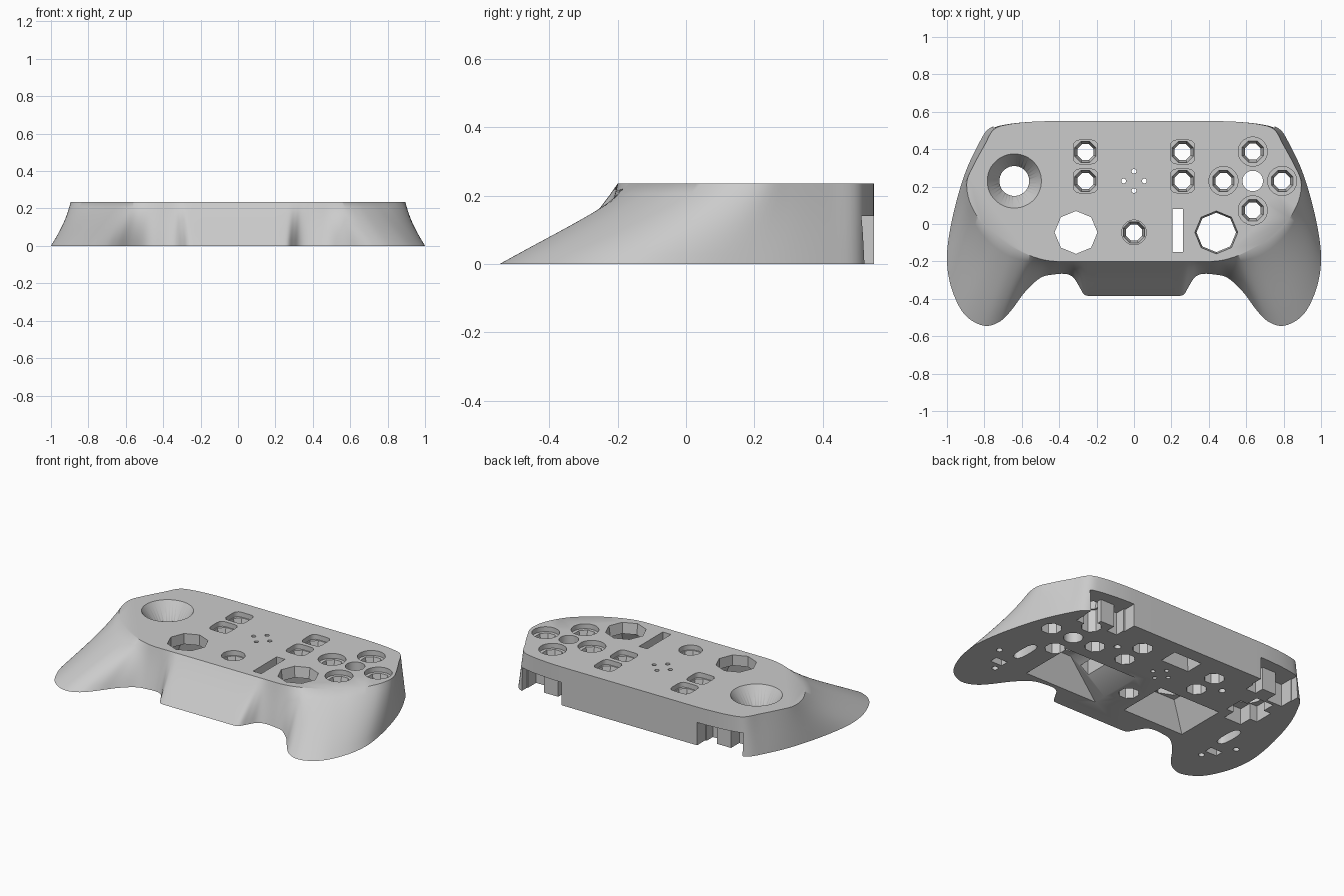
import bpy, bmesh, math
from mathutils import Vector

cube = bpy.data.objects.get("Cube")
if cube:
    bpy.data.objects.remove(cube, do_unlink=True)

HEIGHT = 0.235
grey = bpy.data.materials.new("matte_grey")
grey.use_nodes = True
colour = (0.6, 0.6, 0.6, 1)
grey.diffuse_color = colour
grey.node_tree.nodes["Principled BSDF"].inputs["Base Color"].default_value = colour


def loft(name, rings):
    """Closed solid through rings of equal point count."""
    bm = bmesh.new()
    loops = [[bm.verts.new(p) for p in ring] for ring in rings]
    n = len(loops[0])
    for a, b in zip(loops, loops[1:]):
        for i in range(n):
            j = (i + 1) % n
            bm.faces.new((a[i], a[j], b[j], b[i]))
    bm.faces.new(loops[0][::-1])
    bm.faces.new(loops[-1])
    bmesh.ops.recalc_face_normals(bm, faces=bm.faces)
    mesh = bpy.data.meshes.new(name)
    bm.to_mesh(mesh)
    bm.free()
    mesh.materials.append(grey)
    obj = bpy.data.objects.new(name, mesh)
    bpy.context.collection.objects.link(obj)
    return obj


# Half outline: base x, y and matching top-face x, y, from back to front
half = [(0, .55, 0, .55), (.3, .55, .3, .55), (.42, .55, .42, .55), (.54, .547, .54, .547),
        (.68, .535, .67, .533), (.775, .51, .75, .505), (.83, .43, .80, .42),
        (.90, .28, .86, .31), (.955, .10, .893, .23), (.99, -.07, .885, .14),
        (1, -.2, .85, .06), (.98, -.33, .80, -.01), (.93, -.45, .745, -.06),
        (.87, -.515, .70, -.095), (.79, -.545, .65, -.125), (.715, -.52, .61, -.145),
        (.655, -.46, .57, -.163), (.58, -.36, .53, -.178), (.50, -.288, .48, -.192),
        (.43, -.27, .43, -.199), (.365, -.267, .38, -.2), (.325, -.285, .34, -.2),
        (.295, -.33, .31, -.2), (.268, -.375, .28, -.2), (.235, -.385, .24, -.2),
        (.19, -.385, .19, -.2), (0, -.385, 0, -.2)]
half = [Vector(p) for p in half]
outline = half + [Vector((-p[0], p[1], -p[2], p[3])) for p in half[-2:0:-1]]


def smooth_loop(pts, steps=5):
    """Catmull-Rom through a closed list of points."""
    out = []
    n = len(pts)
    for i in range(n):
        a, b, c, d = (pts[(i + k) % n] for k in (-1, 0, 1, 2))
        if abs(c[1] - b[1]) < .0005:
            out.append(b)
            continue
        for s in range(steps):
            t = s / steps
            out.append(b + (c - a) * (t / 2) + (a * 2 - b * 5 + c * 4 - d) * (t * t / 2)
                       + (b * 3 - a - c * 3 + d) * (t ** 3 / 2))
    return out


# Main shell, flaring out from the top face to the grips
points = smooth_loop(outline)
rings = []
for k in range(9):
    t = k / 8
    f = t + .04 * t * math.sin(math.pi * t)
    rings.append([(p[0] + (p[2] - p[0]) * f, p[1] + (p[3] - p[1]) * f, HEIGHT * t)
                  for p in points])
shell = loft("controller_shell", rings)


def shape(x, y, z, rx, ry, sides, power=2, turn=.5):
    """Ring of a polygon, ellipse or rounded rectangle (power above 2)."""
    ring = []
    for i in range(sides):
        a = math.tau * (i + turn) / sides
        c, s = math.cos(a), math.sin(a)
        k = (abs(c) ** power + abs(s) ** power) ** (-1 / power)
        if sides < 9:
            k = 1 / math.cos(math.pi / sides)
        ring.append((x + rx * c * k, y + ry * s * k, z))
    return ring


def cut(*levels):
    """Subtract a solid lofted through shape() rings."""
    tool = loft("cutter", [shape(*v) for v in levels])
    tool.hide_render = True
    mod = shell.modifiers.new("cut", "BOOLEAN")
    mod.operation = "DIFFERENCE"
    mod.solver = "EXACT"
    mod.object = tool
    bpy.context.view_layer.objects.active = shell
    bpy.ops.object.modifier_apply(modifier=mod.name)
    mesh = tool.data
    bpy.data.objects.remove(tool)
    bpy.data.meshes.remove(mesh)


def box_cut(x, y, rx, ry, top, bottom=-.02):
    cut((x, y, bottom, rx, ry, 4), (x, y, top, rx, ry, 4))


# Button wells: shallow seat, tapered octagon hole, chamfered pocket beneath
pad = (.635, .23)
wells = [(pad[0] + dx, pad[1] + dy, .078, 2)
         for dx, dy in ((.157, 0), (-.157, 0), (0, .157), (0, -.157))]
wells += [(sx * .26, y, .064, 5) for sx in (-1, 1) for y in (.23, .385)]
wells.append((0, -.045, .066, 2))
for x, y, r, power in wells:
    cut((x, y, HEIGHT - .03, r, r, 24, power), (x, y, HEIGHT + .02, r, r, 24, power))
    cut((x, y, .13, .04, .04, 8), (x, y, HEIGHT - .025, .058, .058, 8))
    cut((x, y, -.02, .054, .054, 8), (x, y, .14, .054, .054, 8))

# Round through hole between the four pad buttons
cut((*pad, -.02, .055, .055, 24), (*pad, HEIGHT + .02, .055, .055, 24))

# Stick bowl with cross-shaped pocket beneath
sx, sy = -.64, .23
cut((sx, sy, HEIGHT - .1, .08, .08, 40), (sx, sy, HEIGHT, .145, .145, 40),
    (sx, sy, HEIGHT + .02, .145, .145, 40))
cut((sx, sy, -.02, .08, .08, 32), (sx, sy, .15, .08, .08, 32))
box_cut(sx, sy, .11, .06, .1)
box_cut(sx, sy, .06, .14, .1)

# Octagonal trackpad openings above flared underside recesses
for x, base_x, base_y, rx, ry, inner in ((-.31, -.31, -.045, .21, .16, .106),
                                         (.44, .33, -.065, .25, .175, .095)):
    y = -.045
    cut((x, y, .15, inner, inner, 8, 2, 0), (x, y, HEIGHT, .106, .106, 8, 2, 0),
        (x, y, HEIGHT + .02, .106, .106, 8, 2, 0))
    cut((base_x, base_y, -.02, rx, ry, 4), (base_x, base_y, 0, rx, ry, 4),
        (x, y, .17, .118, .118, 4))

# Slider slot and four speaker holes
box_cut(.235, -.035, .028, .115, HEIGHT + .02)
for dx, dy in ((.055, 0), (-.055, 0), (0, .052), (0, -.052)):
    x, y = dx, .23 + dy
    cut((x, y, -.02, .013, .013, 12), (x, y, HEIGHT + .02, .013, .013, 12))

# Rear trigger notches, each with a post left standing, and grip fixings
for s in (-1, 1):
    box_cut(s * .605, .53, .145, .06, .14)
    box_cut(s * .505, .58, .035, .17, .14)
    box_cut(s * .69, .45, .055, .06, .14)
    cut((s * .74, -.06, -.02, .03, .09, 16, 3), (s * .74, -.06, .08, .03, .09, 16, 3))
    box_cut(s * .78, -.24, .04, .025, .06)
    for x, y in ((.86, -.14), (.75, -.31)):
        cut((s * x, y, -.02, .018, .018, 12), (s * x, y, .06, .018, .018, 12))
    cut((s * .38, .31, -.02, .02, .02, 12), (s * .38, .31, .1, .02, .02, 12))

# Central underside recess
cut((0, .41, -.02, .1, .06, 4), (0, .41, .1, .08, .045, 4))

bpy.ops.object.select_all(action="DESELECT")
shell.select_set(True)
bpy.context.view_layer.objects.active = shell
bpy.ops.object.shade_smooth_by_angle(angle=math.radians(42))
